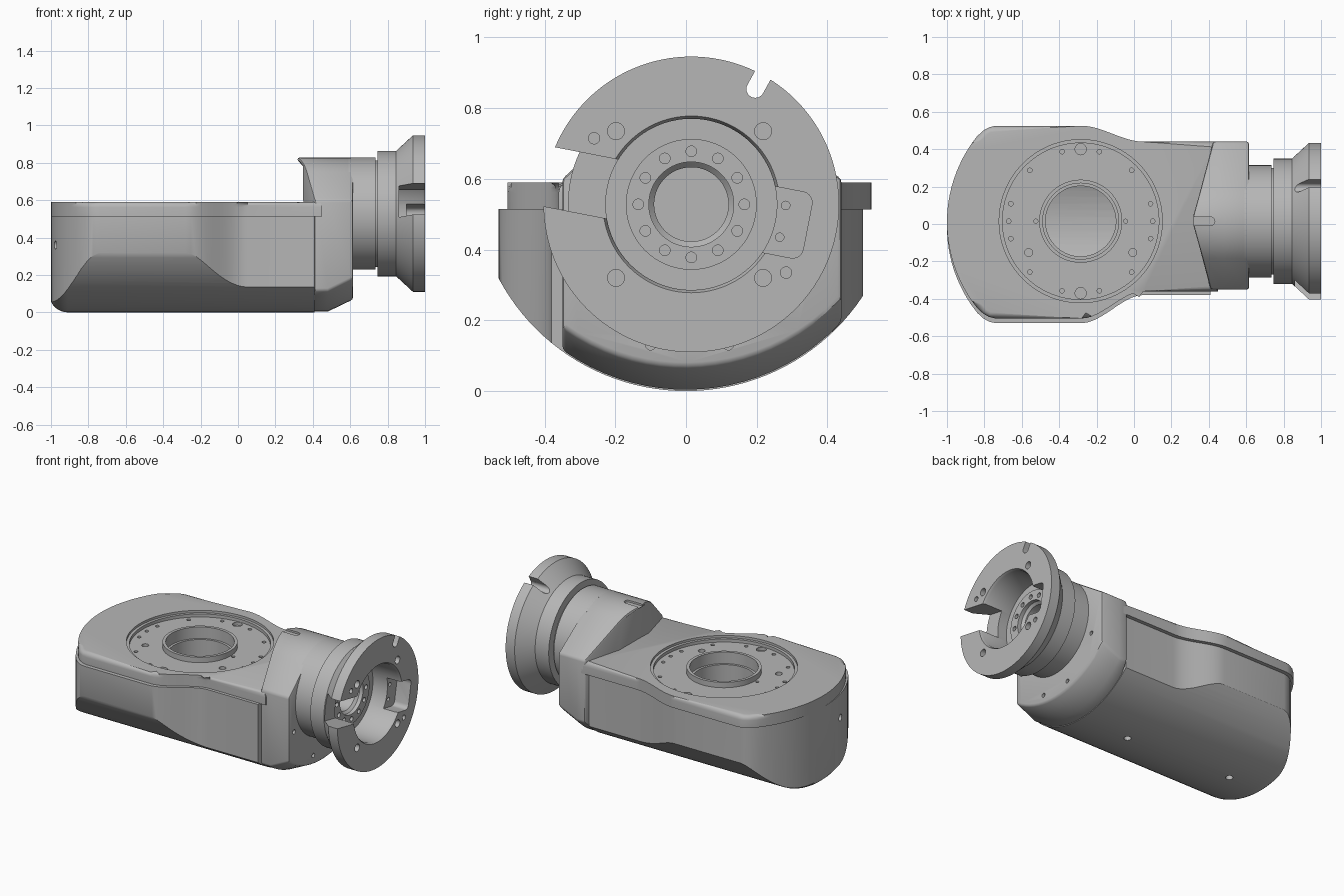
import bpy, bmesh, math
from mathutils import Matrix, Vector

if "Cube" in bpy.data.objects:
    bpy.data.objects.remove(bpy.data.objects["Cube"])

GREY = (0.47, 0.47, 0.47, 1)
metal = bpy.data.materials.new("satin grey metal")
metal.use_nodes = True
metal.diffuse_color = GREY
metal.node_tree.nodes["Principled BSDF"].inputs["Base Color"].default_value = GREY

AXIS = Vector((0, 0.015, 0.528))      # flange axis, along x
RING = Vector((-0.285, 0.015, 0))     # bearing axis, along z
TO_X = Matrix.Rotation(math.pi / 2, 4, 'Y')


def make(name, bm):
    bmesh.ops.recalc_face_normals(bm, faces=bm.faces)
    me = bpy.data.meshes.new(name)
    bm.to_mesh(me)
    bm.free()
    me.materials.append(metal)
    ob = bpy.data.objects.new(name, me)
    bpy.context.collection.objects.link(ob)
    return ob


def revolve(name, profile, matrix, closed=False, steps=96):
    """Spin (radius, height) points about the local z axis."""
    bm = bmesh.new()
    vs = [bm.verts.new((r, 0, h)) for r, h in profile]
    es = [bm.edges.new(p) for p in zip(vs, vs[1:])]
    if closed:
        es.append(bm.edges.new((vs[-1], vs[0])))
    bmesh.ops.spin(bm, geom=vs + es, cent=(0, 0, 0), axis=(0, 0, 1),
                   angle=2 * math.pi, steps=steps)
    bmesh.ops.remove_doubles(bm, verts=bm.verts, dist=1e-5)
    bm.transform(matrix)
    return make(name, bm)


def loft(name, sections):
    """Skin equal-length closed sections and cap both ends."""
    bm = bmesh.new()
    rows = [[bm.verts.new(p) for p in s] for s in sections]
    n = len(rows[0])
    for a, b in zip(rows, rows[1:]):
        for i in range(n):
            bm.faces.new((a[i], a[(i + 1) % n], b[(i + 1) % n], b[i]))
    return bm, rows


def drill(points, radius, depth, along_x=False):
    """One cutter holding a round pin centred on each point."""
    bm = bmesh.new()
    for p in points:
        bmesh.ops.create_cone(bm, cap_ends=True, segments=24, radius1=radius,
                              radius2=radius, depth=depth,
                              matrix=Matrix.Translation(p) @ (TO_X if along_x else Matrix()))
    return make("cutter", bm)


def flange_box(angle, r0, r1, width, x0, x1, corner=0):
    """Box cutter laid out radially round the flange axis."""
    bm = bmesh.new()
    bmesh.ops.create_cube(bm, size=1, matrix=Matrix.Diagonal((x1 - x0, r1 - r0, width, 1)))
    if corner:
        es = [e for e in bm.edges if abs(e.verts[0].co.x - e.verts[1].co.x) > 0.01]
        bmesh.ops.bevel(bm, geom=es, offset=corner, segments=5, profile=0.5, affect='EDGES')
    bm.transform(Matrix.Translation(AXIS) @ Matrix.Rotation(math.radians(angle), 4, 'X')
                 @ Matrix.Translation(((x0 + x1) / 2, (r0 + r1) / 2, 0)))
    return make("cutter", bm)


def around(centre, radius, angles, z):
    return [centre + Vector((radius * math.cos(math.radians(a)),
                             radius * math.sin(math.radians(a)), z)) for a in angles]


def carve(ob, cutters, operation='DIFFERENCE'):
    for c in cutters:
        m = ob.modifiers.new("cut", 'BOOLEAN')
        m.operation, m.solver, m.object = operation, 'EXACT', c
    bpy.context.view_layer.update()
    dg = bpy.context.evaluated_depsgraph_get()
    me = bpy.data.meshes.new_from_object(ob.evaluated_get(dg))
    ob.modifiers.clear()
    ob.data = me
    for c in cutters:
        bpy.data.objects.remove(c)


def finish(ob, angle=32):
    ob.data.shade_smooth()
    ob.data.set_sharp_from_angle(angle=math.radians(angle))


def outline(cy, neck_back, neck_front, x_end):
    """Plan of the housing: round nose, wide middle, S-curve into the neck."""
    half, big = 0.515, 0.735

    def side(s, neck):
        pts = [(x_end, neck)]
        for i in range(13):
            t = 1 - i / 12
            k = t * t * (3 - 2 * t)
            pts.append((-0.28 + 0.33 * t, (cy + s * half) * (1 - k) + neck * k))
        return pts + [(-0.74, cy + s * half), (-0.775, cy + s * (half - 0.008)),
                      (-0.805, cy + s * (half - 0.025))]
    nose = []
    for i in range(25):
        y = 0.46 - 0.92 * i / 24
        nose.append((-1 + big - math.sqrt(big * big - y * y), cy + y))
    return side(1, neck_back) + nose + side(-1, neck_front)[::-1]


def prism(name, pts, z0, z1, round_top=0):
    bm, rows = loft(name, [[(x, y, z) for x, y in pts] for z in (z0, z1)])
    bm.faces.new(rows[0])
    top = bm.faces.new(rows[1])
    if round_top:
        bmesh.ops.bevel(bm, geom=list(top.edges), offset=round_top, segments=4,
                        profile=0.5, affect='EDGES')
    return make(name, bm)


# Lower shell: plan prism trimmed by a barrel lying along x
shell = prism("lower_shell", outline(-0.015, 0.415, -0.38, 0.41), -0.1, 0.515)
nose = [(0.5 + 0.1 * math.sin(a), -0.91 - 0.1 * math.cos(a))
        for a in [i * math.pi / 16 for i in range(9)]]
lie = Matrix.Translation((0, 0, 0.6)) @ TO_X
barrel = revolve("cutter", [(0, -1.01)] + nose + [(0.6, 1), (0, 1)], lie, steps=128)
carve(shell, [barrel], 'INTERSECT')
up = Matrix.Translation(RING)
bore = revolve("cutter", [(0, 0), (0.188, 0), (0.188, 0.7), (0, 0.7)], up)
carve(bore, [revolve("cutter", [(0, -1), (0.55, -1), (0.55, 1), (0, 1)], lie)], 'INTERSECT')
carve(shell, [bore,
              drill([Vector((0.05, 0, 0)), Vector((-0.71, 0.03, 0))], 0.022, 0.07),
              drill([Vector((-0.96, -0.2, 0.36))], 0.022, 0.12, True)])
finish(shell)

# Top cover with bearing recess, raised lip and screw holes
cover = prism("top_cover", outline(0.01, 0.44, -0.36, 0.45), 0.513, 0.59, 0.028)
recess = revolve("cutter", [(0.222, 0.555), (0.418, 0.555), (0.418, 0.575),
                            (0.436, 0.575), (0.436, 0.7), (0.222, 0.7)], up, closed=True)
opening = revolve("cutter", [(0, 0.4), (0.203, 0.4), (0.203, 0.7), (0, 0.7)], up)
screws = around(RING, 0.385, (0, 14, 45, 75, 105, 135, 166, 180, 194, 225, 255, 285,
                              315, 346), 0.56)
carve(cover, [recess, opening, drill(screws, 0.012, 0.05),
              drill(around(RING, 0.24, (0, 180), 0.56), 0.011, 0.05),
              drill(around(RING, 0.385, (90, 270), 0.56), 0.03, 0.05),
              drill(around(RING, 0.325, (211, 329), 0.56), 0.021, 0.05)])
finish(cover)

# Neck block: barrel bottom, straight sides, sloped shoulders, round crown
section = []
for i in range(21):
    y = -0.35 + 0.79 * i / 20
    section.append((y, 0.604 - math.sqrt(0.36 - y * y)))
section.append((0.44, 0.6))
for i in range(15):
    a = math.radians(55 + 77 * i / 14)
    section.append((AXIS.y + 0.3 * math.cos(a), AXIS.z + 0.3 * math.sin(a)))
section.append((-0.35, 0.6))
bm, rows = loft("neck", [
    [(0.31 + 0.27 * abs(y - 0.02), y, z) for y, z in section],
    [(0.48, y, z) for y, z in section],
    [(0.615, y, z + (0.065 if i < 21 else 0)) for i, (y, z) in enumerate(section)]])
bm.faces.new(rows[0])
bm.faces.new(rows[2])
neck = make("neck_block", bm)
bev = neck.modifiers.new("soft edges", 'BEVEL')
bev.width, bev.segments, bev.limit_method, bev.angle_limit = 0.012, 2, 'ANGLE', math.radians(35)
bm = bmesh.new()
bmesh.ops.create_cube(bm, size=1, matrix=Matrix.Translation((0.35, 0.015, 0.86))
                      @ Matrix.Diagonal((0.12, 0.044, 0.09, 1)))
carve(neck, [make("cutter", bm), drill([Vector((0.41, 0.015, 0.86))], 0.022, 0.09),
             drill([Vector((0.615, y, z)) for y, z in
                    ((0.34, 0.36), (0.12, 0.13), (-0.1, 0.13), (-0.3, 0.36))],
                   0.014, 0.06, True)])
finish(neck)

# Tool flange: journal, gap, collar, flared disc and stepped bore
flange = revolve("tool_flange", [
    (0, 0.64), (0.105, 0.64), (0.105, 0.77), (0.12, 0.785), (0.12, 0.81), (0.185, 0.81),
    (0.185, 0.795), (0.242, 0.795), (0.242, 0.985), (0.25, 1.0), (0.418, 1.0),
    (0.418, 0.935), (0.335, 0.845), (0.335, 0.747), (0.285, 0.747), (0.285, 0.735),
    (0.3, 0.735), (0.3, 0.59), (0, 0.59)], Matrix.Translation(AXIS) @ TO_X, steps=128)
bolts = [AXIS + Vector((0.81, 0.15 * math.cos(k * math.pi / 6), 0.15 * math.sin(k * math.pi / 6)))
         for k in range(12)]
corners = [Vector((1, 0.01 + s * 0.208, z)) for s in (-1, 1) for z in (0.32, 0.735)]
notch_end = AXIS + Matrix.Rotation(math.radians(61), 3, 'X') @ Vector((0.95, 0.373, 0))
carve(flange, [
    flange_box(169, 0.2, 0.5, 0.17, 0.86, 1.1),
    flange_box(-11, 0.19, 0.335, 0.19, 0.9, 1.1, 0.03),
    flange_box(61, 0.373, 0.5, 0.05, 0.8, 1.1),
    drill([notch_end], 0.025, 0.3, True),
    drill(bolts, 0.015, 0.08, True),
    drill(corners, 0.024, 0.1, True),
    drill([Vector((1, -0.26, 0.715)), Vector((1, 0.283, 0.335))], 0.016, 0.08, True),
    drill([Vector((0.9, 0.282, 0.525)), Vector((0.9, 0.265, 0.435))], 0.012, 0.05, True)])
finish(flange)
